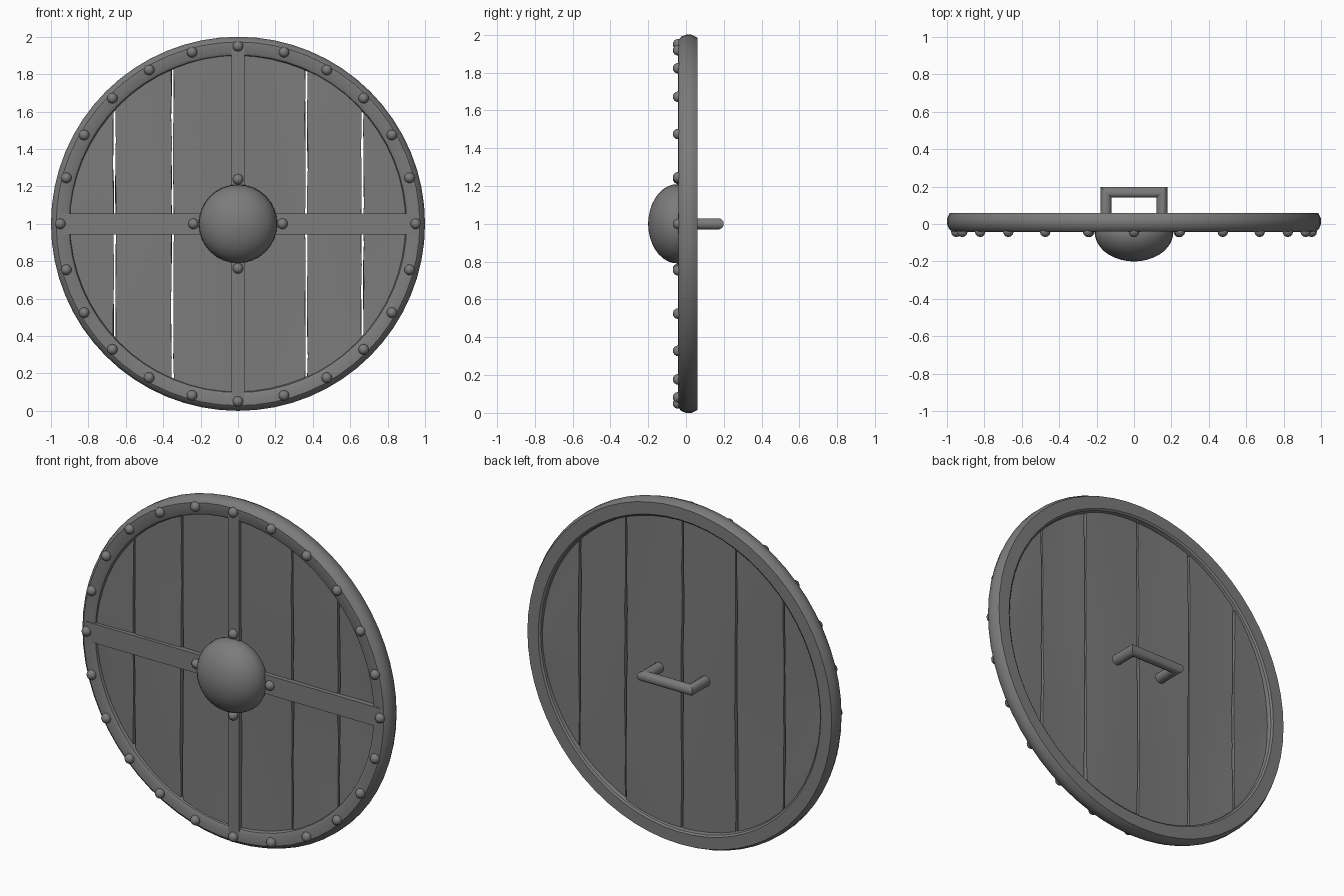
import bpy, bmesh, math, random
from mathutils import Matrix

if "Cube" in bpy.data.objects:
    bpy.data.objects.remove(bpy.data.objects["Cube"])

random.seed(4)
CZ = 1.0  # height of the shield centre


def material(name, v):
    m = bpy.data.materials.new(name)
    m.diffuse_color = (v, v, v, 1)
    m.use_nodes = True
    m.node_tree.nodes["Principled BSDF"].inputs["Base Color"].default_value = m.diffuse_color
    return m


GREY = material("dark grey", 0.2)


def finish(bm, name, angle=35):
    bmesh.ops.recalc_face_normals(bm, faces=bm.faces[:])
    me = bpy.data.meshes.new(name)
    bm.to_mesh(me)
    bm.free()
    ob = bpy.data.objects.new(name, me)
    bpy.context.collection.objects.link(ob)
    me.materials.append(GREY)
    bpy.ops.object.select_all(action='DESELECT')
    ob.select_set(True)
    bpy.context.view_layer.objects.active = ob
    bpy.ops.object.shade_smooth_by_angle(angle=math.radians(angle))
    return ob


def skin(bm, rings, close_rows):
    """Join rings of vertices with quads."""
    n = len(rings)
    for i in range(n if close_rows else n - 1):
        a, b = rings[i], rings[(i + 1) % n]
        for j in range(len(a)):
            k = (j + 1) % len(a)
            bm.faces.new((a[j], a[k], b[k], b[j]))


def lathe(name, profile, seg, closed, angle=35):
    """Spin (radius, y) points about the shield axis."""
    bm = bmesh.new()
    rings = []
    for r, y in profile:
        rings.append([bm.verts.new((r * math.cos(t), y, CZ + r * math.sin(t)))
                      for t in (2 * math.pi * j / seg for j in range(seg))])
    skin(bm, rings, closed)
    if not closed:
        for ring in (rings[0], rings[-1]):
            bm.faces.new(ring)
    return finish(bm, name, angle)


# metal rim
lathe("rim", [(0.895, -0.01), (0.902, -0.032), (0.915, -0.04), (0.972, -0.04),
              (0.99, -0.025), (1.0, 0.0), (1.0, 0.03), (0.985, 0.06),
              (0.915, 0.06), (0.905, 0.052), (0.9, 0.03)], 64, True)

# domed centre boss
dome = [(0.2, -0.015), (0.21, -0.04)]
dome += [(0.21 * math.cos(t), -0.045 - 0.155 * math.sin(t))
         for t in (math.radians(a) for a in range(10, 90, 10))]
dome += [(0.008, -0.2)]
lathe("boss", dome, 32, False)


# warped wooden planks, cut to the round outline
def plank(name, x0, x1, rows=12, cols=5):
    bm = bmesh.new()
    p = [random.uniform(0, 6.28) for _ in range(3)]
    layers = []
    for y in (-0.018, 0.034):
        grid = []
        for i in range(cols + 1):
            col = []
            for j in range(rows + 1):
                t = 2 * j / rows - 1
                x = x0 + (x1 - x0) * i / cols
                h = math.sqrt(max(0.93 ** 2 - x * x, 0.0004))
                if i in (0, cols) and abs(x) < 0.9:
                    x += random.uniform(-0.003, 0.003)
                warp = 0.004 * math.sin(2.5 * t + 4 * x + p[0]) \
                    + 0.003 * math.sin(9 * x + p[1])
                col.append(bm.verts.new((x, y + warp, CZ + h * t)))
            grid.append(col)
        layers.append(grid)
        for i in range(cols):
            for j in range(rows):
                bm.faces.new((grid[i][j], grid[i + 1][j],
                              grid[i + 1][j + 1], grid[i][j + 1]))
    # side walls joining front and back
    border = [(i, 0) for i in range(cols)] + [(cols, j) for j in range(rows)] \
        + [(i, rows) for i in range(cols, 0, -1)] \
        + [(0, j) for j in range(rows, 0, -1)]
    f, b = layers
    for (i, j), (k, l) in zip(border, border[1:] + border[:1]):
        bm.faces.new((f[i][j], f[k][l], b[k][l], b[i][j]))
    finish(bm, name, 40)


seams = [-0.93, -0.66, -0.35, 0.0, 0.365, 0.665, 0.93]
for n in range(6):
    plank("plank_%d" % (n + 1), seams[n] + 0.006, seams[n + 1] - 0.006)


# crossed metal straps
def box(name, sx, sz, y0, y1):
    bm = bmesh.new()
    m = Matrix.Translation((0, (y0 + y1) / 2, CZ)) @ Matrix.Diagonal((sx, y1 - y0, sz, 1))
    bmesh.ops.create_cube(bm, size=1, matrix=m)
    finish(bm, name)


box("horizontal_strap", 1.91, 0.112, -0.043, -0.012)
box("vertical_strap", 0.07, 1.9, -0.0415, -0.012)


# rivets around the rim and the boss
def rivets(name, count, radius):
    bm = bmesh.new()
    for k in range(count):
        a = 2 * math.pi * k / count
        m = Matrix.Translation((radius * math.cos(a), -0.042, CZ + radius * math.sin(a)))
        bmesh.ops.create_uvsphere(bm, u_segments=12, v_segments=8, radius=0.028, matrix=m)
    finish(bm, name, 60)


rivets("rim_rivets", 24, 0.95)
rivets("boss_rivets", 4, 0.238)

# bent bar handle with mitred corners
bm = bmesh.new()
rings = []
for x, y, dx, dy in [(-0.15, 0.025, -1, 0), (-0.15, 0.17, -1, 1),
                     (0.15, 0.17, 1, 1), (0.15, 0.025, 1, 0)]:
    rings.append([bm.verts.new((x + dx * 0.03 * math.cos(t), y + dy * 0.03 * math.cos(t),
                                CZ + 0.03 * math.sin(t)))
                  for t in (2 * math.pi * (k + 0.5) / 12 for k in range(12))])
skin(bm, rings, False)
bm.faces.new(rings[0])
bm.faces.new(rings[-1])
finish(bm, "handle")
